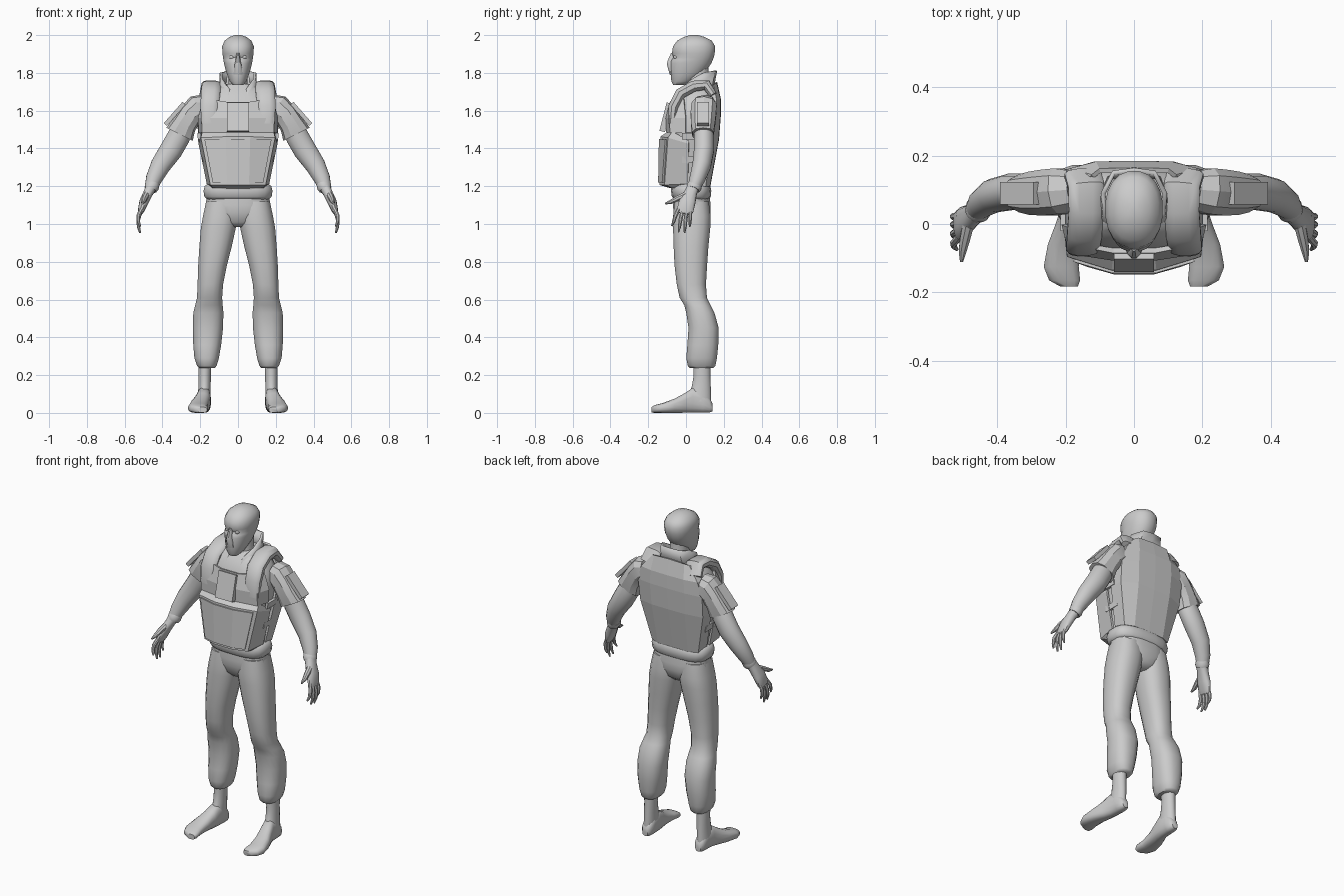
import bpy, bmesh, math
from mathutils import Vector, Matrix

grey = bpy.data.materials.new("plain_grey")
grey.diffuse_color = (0.6, 0.6, 0.6, 1)


def finish(name, bm, mirror=False, angle=40, thick=0):
    bmesh.ops.recalc_face_normals(bm, faces=bm.faces)
    me = bpy.data.meshes.new(name)
    bm.to_mesh(me)
    bm.free()
    me.materials.append(grey)
    ob = bpy.data.objects.new(name, me)
    bpy.context.collection.objects.link(ob)
    bpy.ops.object.select_all(action='DESELECT')
    ob.select_set(True)
    bpy.context.view_layer.objects.active = ob
    if angle:
        bpy.ops.object.shade_smooth_by_angle(angle=math.radians(angle))
    if thick:
        s = ob.modifiers.new("thickness", 'SOLIDIFY')
        s.thickness, s.offset = thick, 0
    if mirror:
        ob.modifiers.new("mirror", 'MIRROR').use_mirror_merge = False
    return ob


def loft(name, rings, side=(1, 0, 0), axis=None, n=16, power=2.0, mirror=False, angle=40):
    """Skin superellipse rings (x, y, z, radius along side, other radius)."""
    bm = bmesh.new()
    P = [Vector(r[:3]) for r in rings]
    loops = []
    for i, r in enumerate(rings):
        t = Vector(axis) if axis else P[min(i + 1, len(P) - 1)] - P[max(i - 1, 0)]
        t.normalize()
        u = Vector(side)
        u = (u - t * u.dot(t)).normalized()
        v = t.cross(u)
        loop = []
        for k in range(n):
            a = 2 * math.pi * (k + 0.5) / n
            c, s = math.cos(a), math.sin(a)
            c = math.copysign(abs(c) ** (2 / power), c)
            s = math.copysign(abs(s) ** (2 / power), s)
            loop.append(bm.verts.new(P[i] + u * c * r[3] + v * s * r[4]))
        loops.append(loop)
    for a, b in zip(loops, loops[1:]):
        for k in range(n):
            bm.faces.new((a[k], a[(k + 1) % n], b[(k + 1) % n], b[k]))
    bm.faces.new(loops[0])
    bm.faces.new(loops[-1])
    return finish(name, bm, mirror, angle)


def stack(name, rows, **kw):
    """Horizontal rings given as z, x0, x1, y0, y1."""
    return loft(name, [((a + b) / 2, (c + d) / 2, z, (b - a) / 2, (d - c) / 2)
                       for z, a, b, c, d in rows], axis=(0, 0, 1), **kw)


def panel(name, rows, thick=0.015, angle=0):
    """Symmetric bent sheet; each row lists points from the middle outward."""
    bm = bmesh.new()
    grid = []
    for row in rows:
        full = [(-x, y, z) for x, y, z in row[:0:-1]] + list(row)
        grid.append([bm.verts.new(p) for p in full])
    for a, b in zip(grid, grid[1:]):
        for k in range(len(a) - 1):
            bm.faces.new((a[k], a[k + 1], b[k + 1], b[k]))
    return finish(name, bm, False, angle, thick)


def box(name, loc, size, rot=(0, 'X'), mirror=False):
    bm = bmesh.new()
    m = Matrix.Translation(loc) @ Matrix.Rotation(rot[0], 4, rot[1]) @ Matrix.Diagonal((*size, 1))
    bmesh.ops.create_cube(bm, size=1, matrix=m)
    return finish(name, bm, mirror, 0)


# head, nose, eyes, neck
stack("head", [(z, -x, x, a, b) for z, x, a, b in (
    (1.735, .028, -.068, -.01), (1.755, .044, -.078, .04), (1.80, .062, -.083, .10),
    (1.85, .075, -.083, .135), (1.868, .078, -.078, .143), (1.882, .08, -.066, .148),
    (1.902, .083, -.076, .153), (1.94, .085, -.07, .156), (1.97, .072, -.048, .138),
    (1.99, .046, -.012, .10), (2.0, .016, .02, .065))], n=20, power=2.2, angle=60)
stack("masked_nose", [(1.905, -.008, .008, -.08, -.06), (1.862, -.015, .015, -.1, -.06),
                      (1.842, -.02, .02, -.102, -.06), (1.79, -.026, .026, -.087, -.06)], n=8)
bm = bmesh.new()
bmesh.ops.create_uvsphere(bm, u_segments=10, v_segments=8, radius=.013,
                          matrix=Matrix.Translation((.033, -.053, 1.883)))
finish("eye", bm, True)
stack("neck", [(1.66, -.07, .07, -.01, .14), (1.74, -.052, .052, 0, .12),
               (1.83, -.05, .05, .005, .12)])

# jacket body, hem and collar
stack("torso", [(z, -x, x, a, b) for z, x, a, b in (
    (1.18, .155, -.08, .115), (1.3, .165, -.09, .13), (1.45, .195, -.085, .155),
    (1.56, .205, -.085, .165), (1.64, .19, -.072, .165), (1.70, .145, -.035, .155),
    (1.74, .09, .0, .14))], power=3)
stack("jacket_hem", [(z, -x, x, a, b) for z, x, a, b in (
    (1.13, .165, -.062, .12), (1.145, .18, -.076, .132), (1.175, .184, -.08, .135),
    (1.2, .178, -.078, .13), (1.215, .16, -.07, .118))], power=2.8, n=20, angle=60)
panel("collar", [
    [(0, .158, 1.812), (.06, .15, 1.81), (.09, .09, 1.80), (.085, .03, 1.765), (.045, -.025, 1.715)],
    [(0, .148, 1.76), (.065, .138, 1.755), (.092, .085, 1.75), (.09, .015, 1.72), (.045, -.04, 1.68)],
    [(0, .145, 1.69), (.08, .13, 1.69), (.11, .07, 1.69), (.10, .0, 1.67), (.05, -.055, 1.635)]],
    .014, 40)

# armour vest: lower front, chest, pouch, back, straps
panel("lower_front_armour", [
    [(0, -.085, 1.49), (.06, -.085, 1.49), (.185, -.07, 1.487), (.2, .015, 1.44)],
    [(0, -.13, 1.46), (.065, -.13, 1.46), (.192, -.092, 1.455), (.203, .015, 1.425)],
    [(0, -.135, 1.21), (.06, -.135, 1.21), (.143, -.11, 1.21), (.16, .01, 1.215)],
    [(0, -.08, 1.195), (.06, -.08, 1.195), (.13, -.07, 1.195), (.145, .01, 1.2)]], .012)
panel("lower_front_face", [
    [(0, -.139, 1.45), (.064, -.139, 1.45), (.176, -.106, 1.447)],
    [(0, -.143, 1.22), (.058, -.143, 1.22), (.133, -.122, 1.22)]], .009)
panel("chest_armour", [
    [(0, -.078, 1.645), (.06, -.078, 1.645), (.155, -.06, 1.66), (.18, -.01, 1.66)],
    [(0, -.1, 1.56), (.06, -.1, 1.56), (.185, -.082, 1.56), (.205, .0, 1.56)],
    [(0, -.097, 1.485), (.06, -.097, 1.485), (.185, -.08, 1.485), (.2, .0, 1.48)]])
box("chest_pouch", (0, -.107, 1.565), (.116, .03, .155), (-.25, 'X'))
panel("back_armour", [
    [(0, .158, 1.75), (.1, .156, 1.745), (.12, .14, 1.735), (.135, .12, 1.72)],
    [(0, .178, 1.66), (.11, .176, 1.66), (.185, .158, 1.655), (.195, .10, 1.65)],
    [(0, .178, 1.58), (.115, .176, 1.58), (.21, .15, 1.57), (.208, .07, 1.56)],
    [(0, .168, 1.45), (.11, .166, 1.45), (.205, .135, 1.44), (.2, .05, 1.44)],
    [(0, .122, 1.2), (.1, .12, 1.2), (.15, .1, 1.2), (.155, .03, 1.21)]], .014)
loft("shoulder_strap", [(.15, -.075, 1.53, .045, .02), (.15, -.066, 1.62, .05, .028),
                        (.145, -.03, 1.69, .052, .03), (.14, .04, 1.73, .052, .03),
                        (.14, .11, 1.735, .054, .028), (.15, .145, 1.68, .055, .022)],
     n=12, power=2.8, mirror=True)
for i, z in enumerate((1.465, 1.34)):
    box(f"side_strap_{i + 1}", (.206 - .025 * i, .03, z), (.016, .1, .035), (.1, 'Y'), True)

# sleeves with arm plates
loft("sleeve", [(.185, .1, 1.62, .06, .065), (.215, .096, 1.615, .07, .07),
                (.25, .092, 1.58, .07, .064), (.285, .09, 1.525, .066, .066),
                (.31, .09, 1.475, .058, .078)],
     side=(0, 1, 0), n=10, power=2.5, mirror=True, angle=25)
box("arm_plate", (.335, .09, 1.583), (.022, .066, .15), (-.72, 'Y'), True)

# arms, glove cuffs and hands
loft("forearm", [(.285, .09, 1.53, .05, .055), (.315, .095, 1.46, .054, .062),
                 (.355, .095, 1.39, .054, .062), (.41, .083, 1.31, .05, .054),
                 (.445, .06, 1.24, .042, .044), (.46, .042, 1.195, .034, .034)],
     side=(0, 1, 0), mirror=True)
loft("glove_cuff", [(.448, .052, 1.215, .036, .034), (.456, .043, 1.198, .041, .039),
                    (.463, .037, 1.183, .036, .034)], side=(0, 1, 0), mirror=True)
loft("palm", [(.46, .038, 1.195, .032, .03), (.475, .025, 1.165, .034, .026),
              (.497, .008, 1.12, .044, .025), (.512, -.004, 1.075, .045, .018),
              (.518, -.008, 1.055, .038, .011)],
     side=(0, 1, 0), n=12, power=2.4, mirror=True)
fingers = (("index_finger", -.038, -.075, .99), ("middle_finger", -.017, -.04, .957),
           ("ring_finger", .004, -.008, .953), ("little_finger", .024, .02, .985))
for name, y0, y1, z1 in fingers:
    zm = (1.075 + z1) / 2
    loft(name, [(.512, y0, 1.08, .011, .012), (.528, (y0 + y1) / 2, zm + .01, .011, .011),
                (.527, y0 * .25 + y1 * .75, zm * .5 + z1 * .5, .009, .009),
                (.518, y1, z1, .004, .005)], side=(0, 1, 0), n=8, mirror=True)
loft("thumb", [(.485, .0, 1.155, .018, .018), (.495, -.045, 1.135, .016, .015),
               (.502, -.08, 1.117, .012, .012), (.505, -.11, 1.108, .005, .005)],
     side=(1, 0, 0), n=8, mirror=True)

# trousers
stack("pelvis", [(z, -x, x, a, b) for z, x, a, b in (
    (.985, .05, -.03, .09), (1.01, .1, -.055, .12), (1.06, .165, -.068, .132),
    (1.1, .175, -.07, .132), (1.16, .165, -.066, .125))], power=2.5, angle=60)
stack("trouser_leg", [
    (1.12, .01, .17, -.062, .122), (1.04, .002, .187, -.07, .132), (.98, .01, .198, -.07, .13),
    (.88, .032, .206, -.067, .12), (.78, .058, .212, -.062, .113), (.68, .078, .215, -.05, .107),
    (.61, .083, .218, -.035, .112), (.57, .08, .228, -.01, .132), (.53, .076, .238, .0, .152),
    (.45, .078, .24, .012, .174), (.36, .088, .238, .006, .172), (.29, .1, .232, .0, .165),
    (.25, .112, .218, .008, .157), (.238, .122, .208, .018, .147)],
    power=2.4, mirror=True, angle=50)

# ankles and feet
stack("ankle", [(.3, .138, .212, .035, .13), (.2, .143, .21, .04, .13),
                (.14, .144, .21, .03, .132), (.06, .145, .215, .0, .135)], mirror=True)
loft("foot", [(.19, -.183, .016, .026, .015), (.203, -.165, .021, .046, .021),
              (.213, -.125, .026, .052, .026), (.205, -.06, .038, .048, .038),
              (.19, -.005, .053, .042, .053), (.181, .035, .067, .037, .067),
              (.178, .09, .06, .035, .06), (.178, .125, .04, .03, .038),
              (.178, .14, .03, .018, .022)],
     axis=(0, 1, 0), power=2.6, mirror=True, angle=50)
